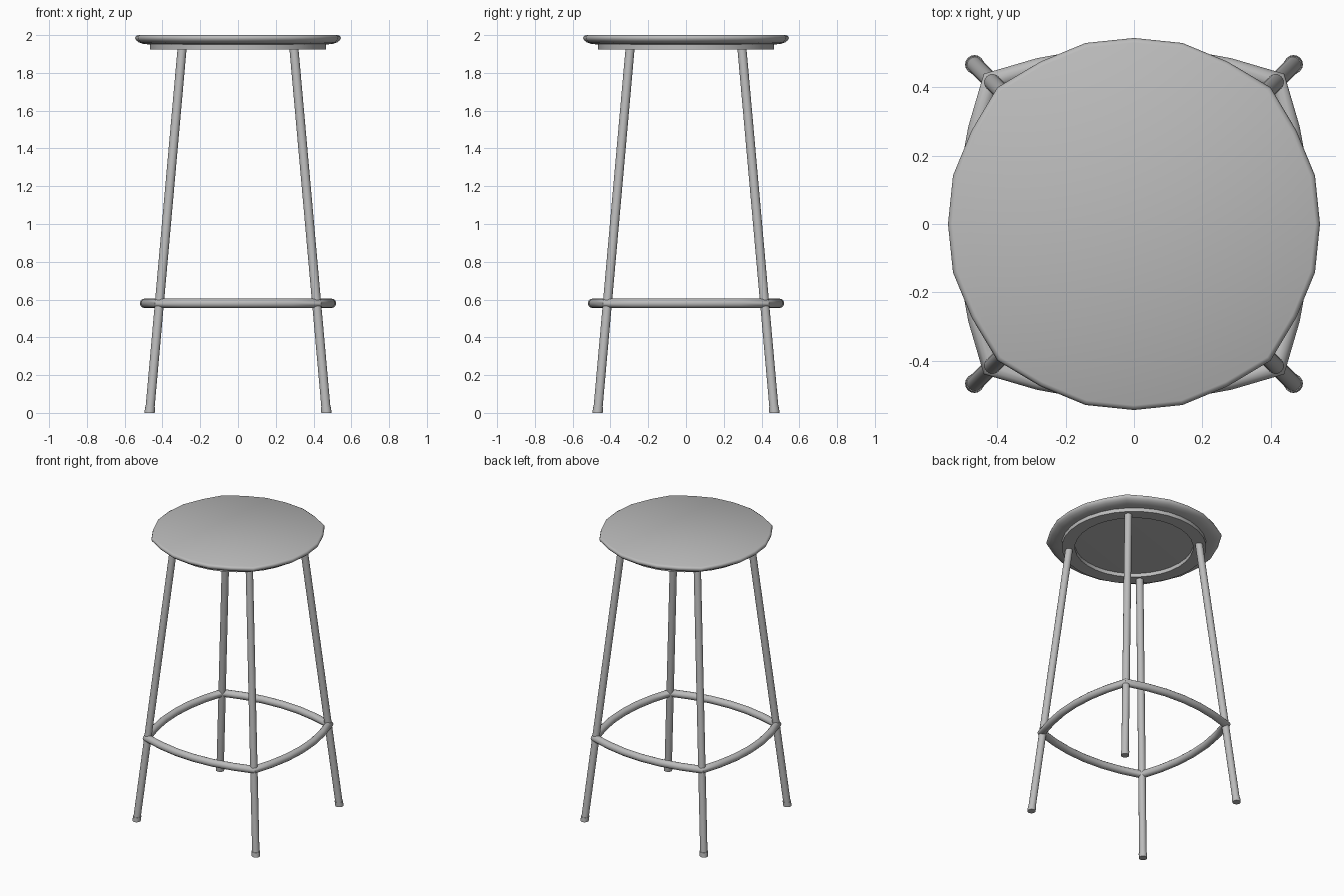
import bpy, bmesh, math
from mathutils import Vector

if "Cube" in bpy.data.objects:
    bpy.data.objects.remove(bpy.data.objects["Cube"])

grey = bpy.data.materials.new("grey")
grey.diffuse_color = (0.5, 0.5, 0.5, 1)
grey.use_nodes = True
grey.node_tree.nodes["Principled BSDF"].inputs["Base Color"].default_value = grey.diffuse_color


def loft(name, rings, cap=True, closed=False, angle=35):
    """Skin a list of equal-length point rings into one object."""
    bm = bmesh.new()
    vs = [[bm.verts.new(p) for p in r] for r in rings]
    n, m = len(rings[0]), len(rings)
    for i in range(m if closed else m - 1):
        a, b = vs[i], vs[(i + 1) % m]
        for j in range(n):
            k = (j + 1) % n
            bm.faces.new((a[j], a[k], b[k], b[j]))
    if cap and not closed:
        bm.faces.new(vs[0][::-1])
        bm.faces.new(vs[-1])
    bmesh.ops.recalc_face_normals(bm, faces=bm.faces[:])
    me = bpy.data.meshes.new(name)
    bm.to_mesh(me)
    bm.free()
    me.materials.append(grey)
    ob = bpy.data.objects.new(name, me)
    bpy.context.collection.objects.link(ob)
    bpy.ops.object.select_all(action='DESELECT')
    ob.select_set(True)
    bpy.context.view_layer.objects.active = ob
    bpy.ops.object.shade_smooth_by_angle(angle=math.radians(angle))
    return ob


def circle(cx, cy, z, r, n=16):
    return [(cx + r * math.cos(2 * math.pi * i / n),
             cy + r * math.sin(2 * math.pi * i / n), z) for i in range(n)]


# Seat: rounded outline with four soft corners, swept through an edge profile
radii = [0.545, 0.549, 0.549, 0.566, 0.549, 0.549]
outline = [(radii[i % 6] * math.cos(math.radians(15 * i)),
            radii[i % 6] * math.sin(math.radians(15 * i))) for i in range(24)]
profile = [(0.84, 1.95), (0.92, 1.953), (0.965, 1.962), (0.99, 1.973),
           (1.0, 1.985), (0.992, 1.995), (0.975, 2.0)]
loft("seat", [[(x * s, y * s, z) for x, y in outline] for s, z in profile], angle=50)

# Flat mounting ring under the seat
loft("mounting_ring", [circle(0, 0, z, r, 32) for r, z in
                       [(0.465, 1.955), (0.465, 1.924), (0.38, 1.924), (0.38, 1.955)]],
     closed=True)


def leg_centre(z):
    return 0.468 - 0.172 * z / 1.93


# Splayed legs with small foot caps
for sx, sy, side in [(1, 1, "back_right"), (-1, 1, "back_left"),
                     (-1, -1, "front_left"), (1, -1, "front_right")]:
    def section(z, r):
        c = leg_centre(z)
        return circle(sx * c, sy * c, z, r)
    loft("leg_" + side, [section(0.02, 0.024), section(1.93, 0.024)])
    loft("foot_cap_" + side, [section(0, 0.027), section(0.032, 0.027)])

# Footrest: bowed tube on four sides, mitred at the legs
half = [(-0.42, 0.42), (-0.28, 0.461), (-0.14, 0.487), (0, 0.495),
        (0.14, 0.487), (0.28, 0.461)]
path = []
for q in range(4):
    for x, y in half:
        for _ in range(q):
            x, y = y, -x
        path.append(Vector((x, y, 0)))
rings = []
for i, p in enumerate(path):
    d0 = (p - path[i - 1]).normalized()
    d1 = (path[(i + 1) % len(path)] - p).normalized()
    t = (d0 + d1).normalized()
    out = Vector((-t.y, t.x, 0)) / t.dot(d1)
    rings.append([p + out * 0.025 * math.cos(a) + Vector((0, 0, 0.58 + 0.025 * math.sin(a)))
                  for a in [2 * math.pi * k / 12 for k in range(12)]])
loft("footrest", rings, closed=True, angle=40)
